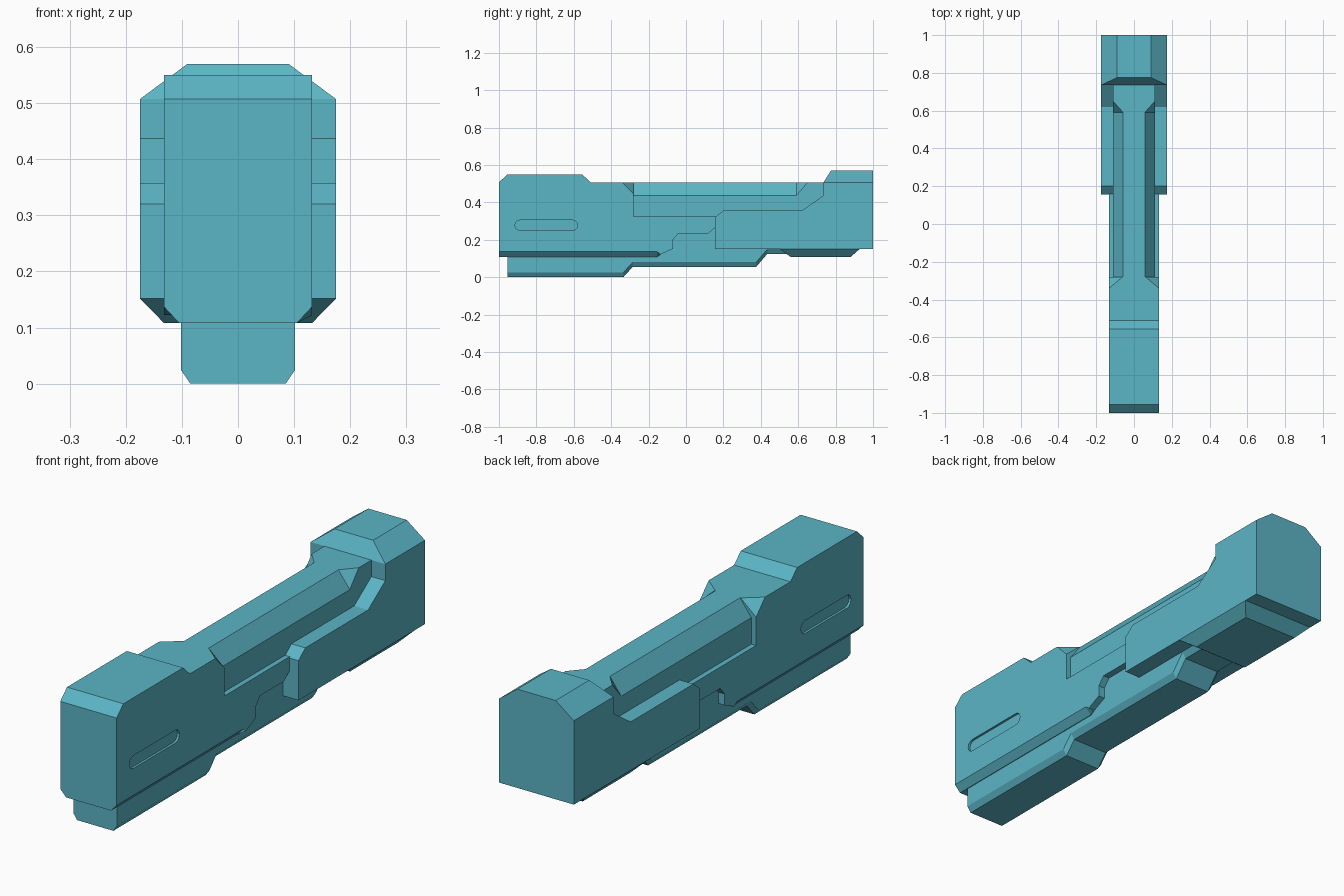
import bpy, bmesh
from math import pi, sin, cos

if "Cube" in bpy.data.objects:
    bpy.data.objects.remove(bpy.data.objects["Cube"])

# Teal finish shared by every part
teal = bpy.data.materials.new("teal")
teal.diffuse_color = (0.105, 0.46, 0.56, 1)
teal.use_nodes = True
teal.node_tree.nodes["Principled BSDF"].inputs["Base Color"].default_value = teal.diffuse_color


def loft(name, rings):
    """Skin equal-length closed rings, cap both ends and weld collapsed corners."""
    bm = bmesh.new()
    vs = [[bm.verts.new(p) for p in r] for r in rings]
    n = len(rings[0])
    for a, b in zip(vs, vs[1:]):
        for i in range(n):
            j = (i + 1) % n
            bm.faces.new((a[i], a[j], b[j], b[i]))
    bm.faces.new(vs[0][::-1])
    bm.faces.new(vs[-1])
    bmesh.ops.remove_doubles(bm, verts=bm.verts, dist=1e-5)
    bmesh.ops.dissolve_degenerate(bm, edges=bm.edges, dist=1e-5)
    bmesh.ops.recalc_face_normals(bm, faces=bm.faces)
    me = bpy.data.meshes.new(name)
    bm.to_mesh(me)
    bm.free()
    me.materials.append(teal)
    ob = bpy.data.objects.new(name, me)
    bpy.context.collection.objects.link(ob)
    return ob


def section(y, w, z0, z1, top=(0, 0), bot=(0, 0)):
    """Symmetric cross-section at y, with chamfered top and bottom corners."""
    half = [(w - bot[0], z0), (w, z0 + bot[1]), (w, z1 - top[1]), (w - top[0], z1)]
    return [(x, y, z) for x, z in half] + [(-x, y, z) for x, z in half[::-1]]


def side_layer(x, profile):
    return [(x, y, z) for y, z in profile]


# Front housing: raised top, chamfered underside, clipped rear corners
c = (0.027, 0.029)
front = loft("front_housing", [
    section(-1.0, 0.132, 0.108, 0.507, bot=c),
    section(-0.955, 0.132, 0.108, 0.55, bot=c),
    section(-0.555, 0.132, 0.108, 0.55, bot=c),
    section(-0.51, 0.132, 0.108, 0.507, bot=c),
    section(-0.34, 0.132, 0.108, 0.507, bot=c),
    section(-0.28, 0.132, 0.108, 0.507, top=(0.072, 0.062), bot=c)])

# Long rounded slots recessed into both sides of the front housing
r, zc = 0.027, 0.278
slot = [(yc + r * cos(a0 + i * pi / 6), zc + r * sin(a0 + i * pi / 6))
        for yc, a0 in ((-0.607, -pi / 2), (-0.888, pi / 2)) for i in range(7)]
for side, s in (("left", -1), ("right", 1)):
    cutter = loft("slot_cutter_" + side,
                  [side_layer(s * x, slot) for x in (0.122, 0.15)])
    cutter.hide_render = True
    cutter.display_type = 'WIRE'
    mod = front.modifiers.new("slot_" + side, 'BOOLEAN')
    mod.operation = 'DIFFERENCE'
    mod.solver = 'EXACT'
    mod.object = cutter

# Middle frame with stepped lower edge
step = [(-0.135, 0.122), (-0.07, 0.152), (-0.07, 0.2), (-0.04, 0.235),
        (0.12, 0.235), (0.155, 0.265), (0.17, 0.265), (0.17, 0.32),
        (0.155, 0.325), (-0.28, 0.325)]
inner = [(-0.28, 0.108), (-0.155, 0.108)] + step
outer = [(-0.28, 0.137), (-0.155, 0.137)] + step
loft("middle_frame", [side_layer(-0.132, outer), side_layer(-0.105, inner),
                      side_layer(0.105, inner), side_layer(0.132, outer)])

# Top bar with sloped shoulders that close to a square rear end
loft("top_bar", [
    section(-0.285, 0.11, 0.25, 0.507, top=(0.053, 0.07)),
    section(0.59, 0.11, 0.25, 0.507, top=(0.053, 0.07)),
    section(0.65, 0.11, 0.25, 0.507),
    section(0.74, 0.11, 0.25, 0.507)])

# Wide side panels
panel = [(0.155, 0.152), (0.155, 0.32), (0.2, 0.357), (0.62, 0.357),
         (0.735, 0.437), (0.735, 0.152)]
loft("side_panels", [side_layer(-0.175, panel), side_layer(0.175, panel)])

# Rear block with hipped top
hip = (0.085, 0.063)
loft("rear_block", [
    section(0.735, 0.175, 0.152, 0.507),
    section(0.775, 0.175, 0.152, 0.57, top=hip),
    section(1.0, 0.175, 0.152, 0.57, top=hip)])

# Tapered plate under the rear
taper = (0.043, 0.044)
loft("rear_underplate", [
    section(0.50, 0.175, 0.152, 0.16),
    section(0.56, 0.175, 0.108, 0.16, bot=taper),
    section(0.88, 0.175, 0.108, 0.16, bot=taper),
    section(0.93, 0.175, 0.152, 0.16)])

# Stepped lower rail with chamfered bottom edges
loft("lower_rail", [
    section(y, 0.102, z, 0.3, bot=(0.017, 0.025))
    for y, z in ((-0.955, 0), (-0.335, 0), (-0.285, 0.055),
                 (0.375, 0.055), (0.435, 0.125), (0.58, 0.125))])
